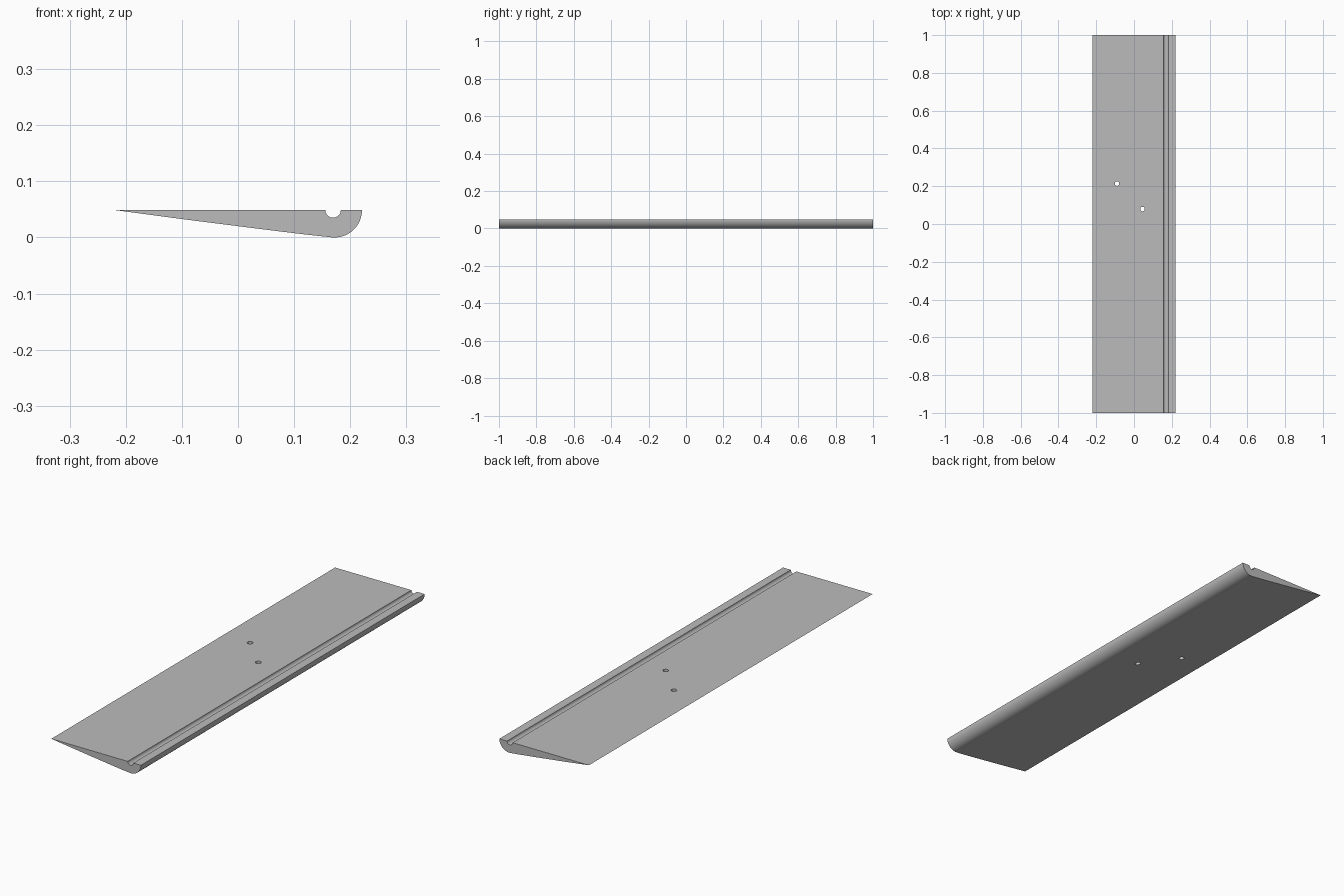
import bpy, bmesh
from math import sin, cos, pi

cube = bpy.data.objects.get("Cube")
if cube:
    bpy.data.objects.remove(cube, do_unlink=True)

grey = bpy.data.materials.new("plain grey")
grey.use_nodes = True
grey.diffuse_color = (0.5, 0.5, 0.5, 1)
grey.node_tree.nodes["Principled BSDF"].inputs["Base Color"].default_value = grey.diffuse_color

TOP = 0.049


def arc(cx, cz, r, start, end, steps):
    """Points along a circular arc in the x-z plane."""
    angles = [start + (end - start) * i / steps for i in range(steps + 1)]
    return [(cx + r * cos(a), cz + r * sin(a)) for a in angles]


def extrude_profile(name, points, y0, y1):
    """Solid made by sweeping an x-z outline along y."""
    bm = bmesh.new()
    face = bm.faces.new([bm.verts.new((x, y0, z)) for x, z in points])
    swept = bmesh.ops.extrude_face_region(bm, geom=[face])["geom"]
    verts = [v for v in swept if isinstance(v, bmesh.types.BMVert)]
    bmesh.ops.translate(bm, verts=verts, vec=(0, y1 - y0, 0))
    bmesh.ops.recalc_face_normals(bm, faces=bm.faces)
    mesh = bpy.data.meshes.new(name)
    bm.to_mesh(mesh)
    bm.free()
    obj = bpy.data.objects.new(name, mesh)
    bpy.context.collection.objects.link(obj)
    mesh.materials.append(grey)
    return obj


# Wedge section: flat top with a round groove, rounded nose, thin tail
outline = [(-0.221, TOP)]
outline += arc(0.1695, TOP, 0.0138, pi, 2 * pi, 10)
outline += arc(0.172, TOP, TOP, 0, -pi / 2 - 0.1, 18)
outline += [(0.13, 0.0042), (0.07, 0.0113), (-0.1, 0.0328)]
blade = extrude_profile("blade", outline, -1, 1)

# Two through holes
for i, (x, y) in enumerate([(-0.09, 0.214), (0.045, 0.079)]):
    bpy.ops.mesh.primitive_cylinder_add(vertices=24, radius=0.012, depth=0.3, location=(x, y, 0.03))
    cutter = bpy.context.object
    cutter.name = f"hole_cutter_{i + 1}"
    cutter.data.materials.append(grey)
    cut = blade.modifiers.new("hole", 'BOOLEAN')
    cut.operation = 'DIFFERENCE'
    cut.solver = 'EXACT'
    cut.object = cutter
    bpy.ops.object.select_all(action='DESELECT')
    blade.select_set(True)
    bpy.context.view_layer.objects.active = blade
    bpy.ops.object.modifier_apply(modifier=cut.name)
    bpy.data.objects.remove(cutter, do_unlink=True)

bpy.ops.object.shade_smooth_by_angle(angle=0.5)
